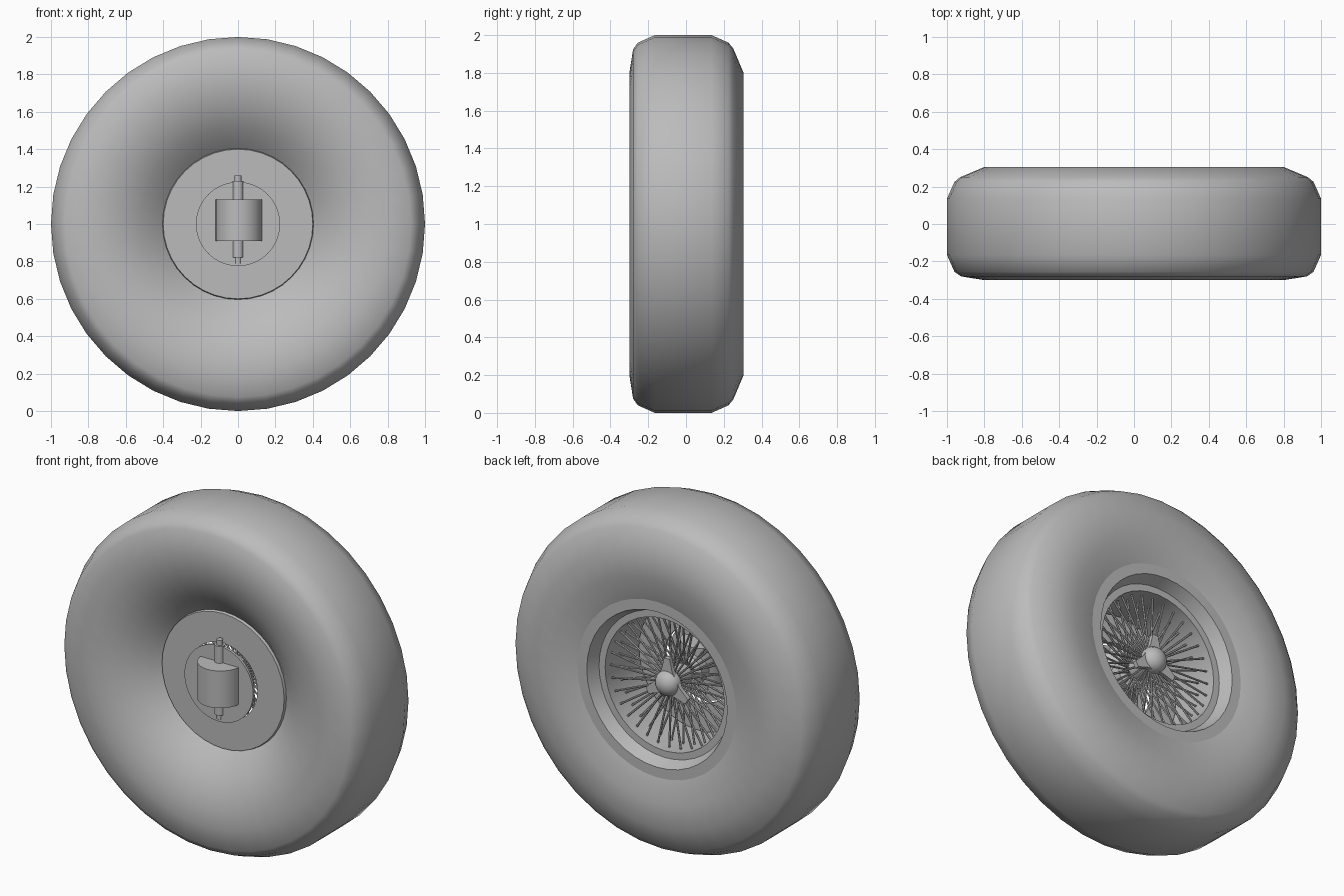
import bpy, bmesh, math
from mathutils import Vector, Matrix

cube = bpy.data.objects.get("Cube")
if cube:
    bpy.data.objects.remove(cube)

grey = bpy.data.materials.new("plain grey")
grey.use_nodes = True
COLOUR = (0.5, 0.5, 0.5, 1)
grey.diffuse_color = COLOUR
grey.node_tree.nodes["Principled BSDF"].inputs["Base Color"].default_value = COLOUR
AXLE = Vector((0, 0, 1))


def finish(name, bm, angle=35):
    bmesh.ops.remove_doubles(bm, verts=bm.verts, dist=1e-4)
    bmesh.ops.recalc_face_normals(bm, faces=bm.faces)
    mesh = bpy.data.meshes.new(name)
    bm.to_mesh(mesh)
    bm.free()
    obj = bpy.data.objects.new(name, mesh)
    bpy.context.collection.objects.link(obj)
    mesh.materials.append(grey)
    bpy.ops.object.select_all(action="DESELECT")
    obj.select_set(True)
    bpy.context.view_layer.objects.active = obj
    bpy.ops.object.shade_smooth_by_angle(angle=math.radians(angle))
    return obj


def lathe(name, profile, axis="Y", centre=AXLE, steps=40, closed=True, angle=35):
    """Turn (radius, position along axis) points around the Y or Z axis."""
    bm = bmesh.new()
    make = (lambda r, t: Vector((r, t, 0))) if axis == "Y" else (lambda r, t: Vector((r, 0, t)))
    verts = [bm.verts.new(centre + make(r, t)) for r, t in profile]
    pairs = list(zip(verts, verts[1:] + verts[:1]))
    edges = [bm.edges.new(p) for p in (pairs if closed else pairs[:-1])]
    spin_axis = (0, 1, 0) if axis == "Y" else (0, 0, 1)
    bmesh.ops.spin(bm, geom=verts + edges, cent=centre, axis=spin_axis,
                   angle=math.tau, steps=steps)
    return finish(name, bm, angle)


def rod(bm, start, end, radius):
    d = end - start
    turn = d.to_track_quat("Z", "Y").to_matrix().to_4x4()
    bmesh.ops.create_cone(bm, segments=6, radius1=radius, radius2=radius, depth=d.length,
                          cap_ends=True, matrix=Matrix.Translation((start + end) / 2) @ turn)


def polar(radius, y, angle):
    return AXLE + Vector((radius * math.sin(angle), y, radius * math.cos(angle)))


# Tyre with dished front wall
lathe("tyre", [(0.40, -0.12), (0.45, -0.165), (0.52, -0.215), (0.60, -0.26), (0.70, -0.29),
               (0.80, -0.30), (0.925, -0.28), (0.96, -0.255), (1.0, -0.165), (1.0, 0.135),
               (0.96, 0.225), (0.93, 0.25), (0.80, 0.305), (0.66, 0.297), (0.52, 0.27),
               (0.47, 0.25)], closed=False, angle=60)

# Stepped rim: flat lip, ledge, deep barrel
lathe("rim", [(0.52, 0.272), (0.46, 0.272), (0.43, 0.20), (0.39, 0.20), (0.385, -0.11),
              (0.40, -0.12), (0.42, 0.16), (0.48, 0.24)])

# Front plate and floating flange over its hole
lathe("front_plate", [(0.405, -0.12), (0.40, -0.14), (0.225, -0.14), (0.225, -0.12)])
lathe("hub_flange", [(0, -0.18), (0.225, -0.18), (0.225, -0.165), (0, -0.165)], closed=False)

# Upright steering pivot
lathe("pivot_housing", [(0, -0.09), (0.125, -0.09), (0.125, 0.13), (0, 0.13)], axis="Z",
      centre=AXLE + Vector((0.005, -0.17, 0)), steps=32, closed=False)
lathe("pivot_pin", [(0, -0.21), (0.017, -0.21), (0.017, -0.18), (0.03, -0.18), (0.03, 0.23),
                    (0.018, 0.23), (0.018, 0.26), (0, 0.26)], axis="Z",
      centre=AXLE + Vector((0, -0.17, 0)), steps=16, closed=False)

# Hub barrel and domed cap
lathe("hub", [(0, -0.165), (0.09, -0.165), (0.09, -0.02), (0.06, 0.0), (0.06, 0.16), (0, 0.16)],
      steps=24, closed=False)
dome = [(0.075 * math.cos(a), 0.165 + 0.065 * math.sin(a))
        for a in (math.pi / 2 * i / 6 for i in range(7))]
lathe("hub_cap", [(0, 0.15), (0.075, 0.15)] + dome, steps=24, closed=False)

# Two layers of wire spokes
bm = bmesh.new()
COUNT = 32
for i in range(COUNT):
    a = math.tau * i / COUNT
    half = math.pi / COUNT
    rod(bm, polar(0.05, 0.14, a), polar(0.385, 0.155, a), 0.006)
    rod(bm, polar(0.05, 0.02, a + half), polar(0.385, 0.08, a + half), 0.006)
finish("wire_spokes", bm)

# Three-eared locking nut
bm = bmesh.new()
outline = []
for i in range(3):
    a = math.tau * i / 3
    outline += [polar(0.15, 0.155, a - 0.12), polar(0.15, 0.155, a + 0.12),
                polar(0.085, 0.155, a + 0.42), polar(0.07, 0.155, a + math.pi / 3)]
    outline.append(polar(0.085, 0.155, a + math.tau / 3 - 0.42))
face = bm.faces.new([bm.verts.new(p) for p in outline])
lid = bmesh.ops.extrude_face_region(bm, geom=[face])
bmesh.ops.translate(bm, vec=(0, 0.025, 0),
                    verts=[v for v in lid["geom"] if isinstance(v, bmesh.types.BMVert)])
finish("locking_nut", bm)
